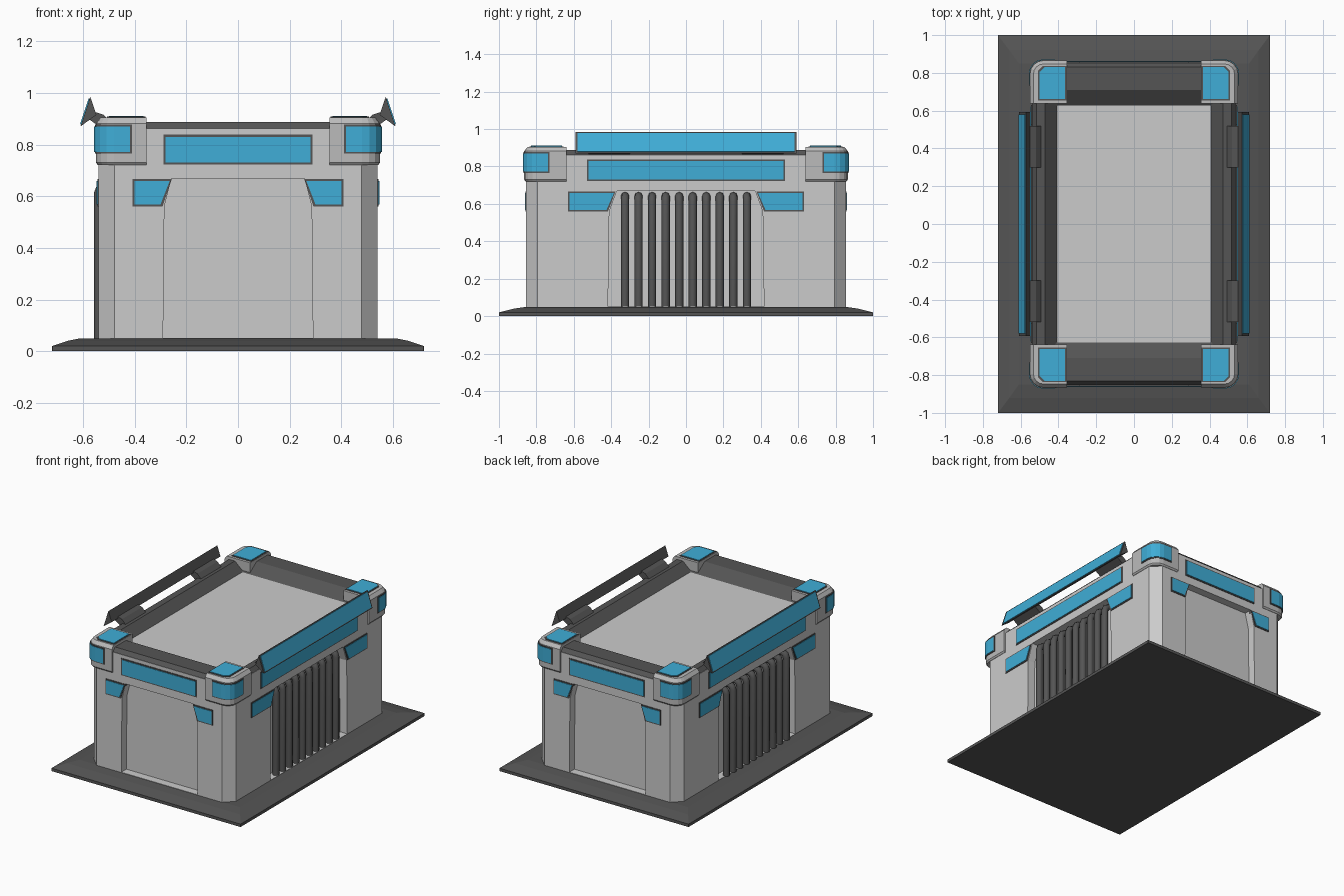
import bpy, bmesh, math

if "Cube" in bpy.data.objects:
    bpy.data.objects.remove(bpy.data.objects["Cube"])


def material(name, rgb):
    m = bpy.data.materials.new(name)
    m.diffuse_color = (*rgb, 1)
    m.use_nodes = True
    m.node_tree.nodes["Principled BSDF"].inputs["Base Color"].default_value = m.diffuse_color
    return m


DARK = material("dark_metal", (0.09, 0.09, 0.09))
MID = material("mid_metal", (0.5, 0.5, 0.5))
BLUE = material("blue_glass", (0.05, 0.42, 0.68))


def finish(name, bm, mat):
    bmesh.ops.recalc_face_normals(bm, faces=bm.faces)
    me = bpy.data.meshes.new(name)
    bm.to_mesh(me)
    bm.free()
    ob = bpy.data.objects.new(name, me)
    bpy.context.collection.objects.link(ob)
    if mat:
        me.materials.append(mat)
    return ob


def loft(name, rings, mat=None, caps=True, closed=False):
    """Join matching rings of 3D points with quads."""
    bm = bmesh.new()
    vs = [[bm.verts.new(p) for p in r] for r in rings]
    n = len(vs[0])
    pairs = list(zip(vs, vs[1:])) + ([(vs[-1], vs[0])] if closed else [])
    for a, b in pairs:
        for i in range(n):
            j = (i + 1) % n
            bm.faces.new((a[i], a[j], b[j], b[i]))
    if caps and not closed:
        bm.faces.new(vs[0])
        bm.faces.new(vs[-1])
    return finish(name, bm, mat)


def rect(hx, hy, c, z):
    """Rectangle outline with cut corners."""
    q = [(hx, hy - c), (hx - c, hy), (c - hx, hy), (-hx, hy - c),
         (-hx, c - hy), (c - hx, -hy), (hx - c, -hy), (hx, c - hy)]
    return [(x, y, z) for x, y in q]


def wall(k, u, d, v):
    """Point on wall k (0 front, 1 right, 2 back, 3 left): along, outward, up."""
    x, y = u, -d
    for _ in range(k):
        x, y = -y, x
    return (x, y, v)


def on_wall(name, k, poly, d0, d1, mat=None):
    return loft(name, [[wall(k, u, d, v) for u, v in poly] for d in (d0, d1)], mat)


def along_wall(name, k, prof, u0, u1, mat=None):
    return loft(name, [[wall(k, u, d, v) for d, v in prof] for u in (u0, u1)], mat)


def lamp(name, k, poly, d):
    """Blue glass in a slightly larger dark frame."""
    cx = sum(p[0] for p in poly) / len(poly)
    cz = sum(p[1] for p in poly) / len(poly)
    big = [(u + math.copysign(0.008, u - cx), v + math.copysign(0.008, v - cz)) for u, v in poly]
    on_wall(name + "_frame", k, big, d - 0.02, d + 0.004, DARK)
    on_wall(name + "_glass", k, poly, d - 0.02, d + 0.007, BLUE)


# Base plate
loft("base_plate", [rect(0.72, 1, 0.001, 0), rect(0.72, 1, 0.001, 0.02),
                    rect(0.66, 0.92, 0.001, 0.04), rect(0.61, 0.85, 0.001, 0.05)], DARK)

# Main body with sunken roof
body = loft("body", [rect(0.54, 0.855, 0.062, 0.045), rect(0.54, 0.855, 0.062, 0.862),
                     rect(0.41, 0.63, 0.004, 0.83)])

# Wall recesses, cut from the body
for k in range(4):
    w, m, t, d = ((0.29, 0.285, 0.258, 0.855), (0.417, 0.41, 0.37, 0.54))[k % 2]
    poly = [(-w, 0.052), (w, 0.052), (m, 0.56), (t, 0.668), (-t, 0.668), (-m, 0.56)]
    cut = on_wall("recess_cutter", k, poly, d - 0.055, d + 0.05)
    mod = body.modifiers.new("recess", 'BOOLEAN')
    mod.operation, mod.solver, mod.object = 'DIFFERENCE', 'EXACT', cut
    cut.hide_render = True
    cut.hide_set(True)

# Dark rim round the roof
loft("roof_rim", [rect(0.538, 0.853, 0.06, 0.86), rect(0.515, 0.83, 0.05, 0.887),
                  rect(0.47, 0.71, 0.004, 0.887), rect(0.408, 0.628, 0.004, 0.831)],
     DARK, closed=True)

# Long light strips and small corner-cut lamps on each wall
for k in range(4):
    d = (0.855, 0.54)[k % 2]
    s = (0.28, 0.52)[k % 2]
    lamp("light_strip", k, [(-s, 0.73), (s, 0.73), (s, 0.83), (-s, 0.83)], d)
    a, b, c = ((0.265, 0.3, 0.4), (0.385, 0.425, 0.622))[k % 2]
    for side in (1, -1):
        lamp("wall_lamp", k, [(side * u, v) for u, v in
                              ((b, 0.568), (c, 0.568), (c, 0.658), (a, 0.658))], d)

# Vertical pipes in the side recesses
for k, d in ((1, 0.518), (3, 0.536)):
    cu = bpy.data.curves.new("side_pipes", 'CURVE')
    cu.dimensions = '3D'
    cu.bevel_depth, cu.bevel_resolution = 0.022, 2
    cu.materials.append(DARK)
    for i in range(10):
        u = -0.326 + i * 0.0724
        path = [(d, 0.045), (d, 0.61), (d - 0.008, 0.632), (d - 0.028, 0.642), (d - 0.07, 0.642)]
        sp = cu.splines.new('POLY')
        sp.points.add(len(path) - 1)
        for p, (dd, v) in zip(sp.points, path):
            p.co = (*wall(k, u, dd, v), 1)
    bpy.context.collection.objects.link(bpy.data.objects.new("side_pipes", cu))


def arc(r):
    """Rounded outer corner of a corner block."""
    return [(0.48 + r * math.sin(t), 0.795 + r * math.cos(t))
            for t in (i * math.pi / 8 for i in range(5))]


def corner_band(r, x0, y0):
    return [(x0, 0.795 + r)] + arc(r) + [(0.48 + r, y0), (0.52, y0), (0.50, 0.815), (x0, 0.835)]


# Corner blocks with wrap-round and top lamps
for sx in (1, -1):
    for sy in (1, -1):
        def stack(name, layers, mat):
            loft(name, [[(sx * x, sy * y, z) for x, y in o] for o, z in layers], mat)

        def block(r):
            return [(0.355, 0.795 + r)] + arc(r) + [(0.48 + r, 0.638), (0.355, 0.638)]

        stack("corner_block", [(block(0.062), 0.72), (block(0.07), 0.73),
                               (block(0.07), 0.882), (block(0.052), 0.905)], MID)
        for nm, r, e, mat in (("frame", 0.074, 0.007, DARK), ("glass", 0.077, 0, BLUE)):
            band = corner_band(r, 0.418 - e, 0.738 - e)
            stack("corner_lamp_" + nm, [(band, 0.772 - e), (band, 0.87 + e)], mat)
            x0, x1, y0, y1 = 0.365 - e, 0.5 + e, 0.662 - e, 0.83 + e
            top = [(x0, y0), (x1, y0), (x1, y1 - 0.025), (x1 - 0.025, y1), (x0, y1)]
            stack("top_lamp_" + nm, [(top, 0.89), (top, 0.908 if e else 0.911)], mat)

# Tilted light bars above the side walls, with brackets
for k in (1, 3):
    lo, hi = (0.61, 0.87), (0.572, 0.985)
    along_wall("light_bar", k, [lo, hi, (0.548, 0.915)], -0.592, 0.592, DARK)
    p, q = [(lo[0] + (hi[0] - lo[0]) * t, lo[1] + (hi[1] - lo[1]) * t) for t in (0.07, 0.93)]
    along_wall("light_bar_glass", k, [p, q, (q[0] + 0.004, q[1] + 0.001),
                                      (p[0] + 0.004, p[1] + 0.001)], -0.58, 0.58, BLUE)
    for u in (-0.52, 0.3):
        along_wall("light_bar_bracket", k, [(0.48, 0.875), (0.53, 0.865), (0.58, 0.9),
                                            (0.55, 0.925), (0.52, 0.915)], u, u + 0.22, DARK)
